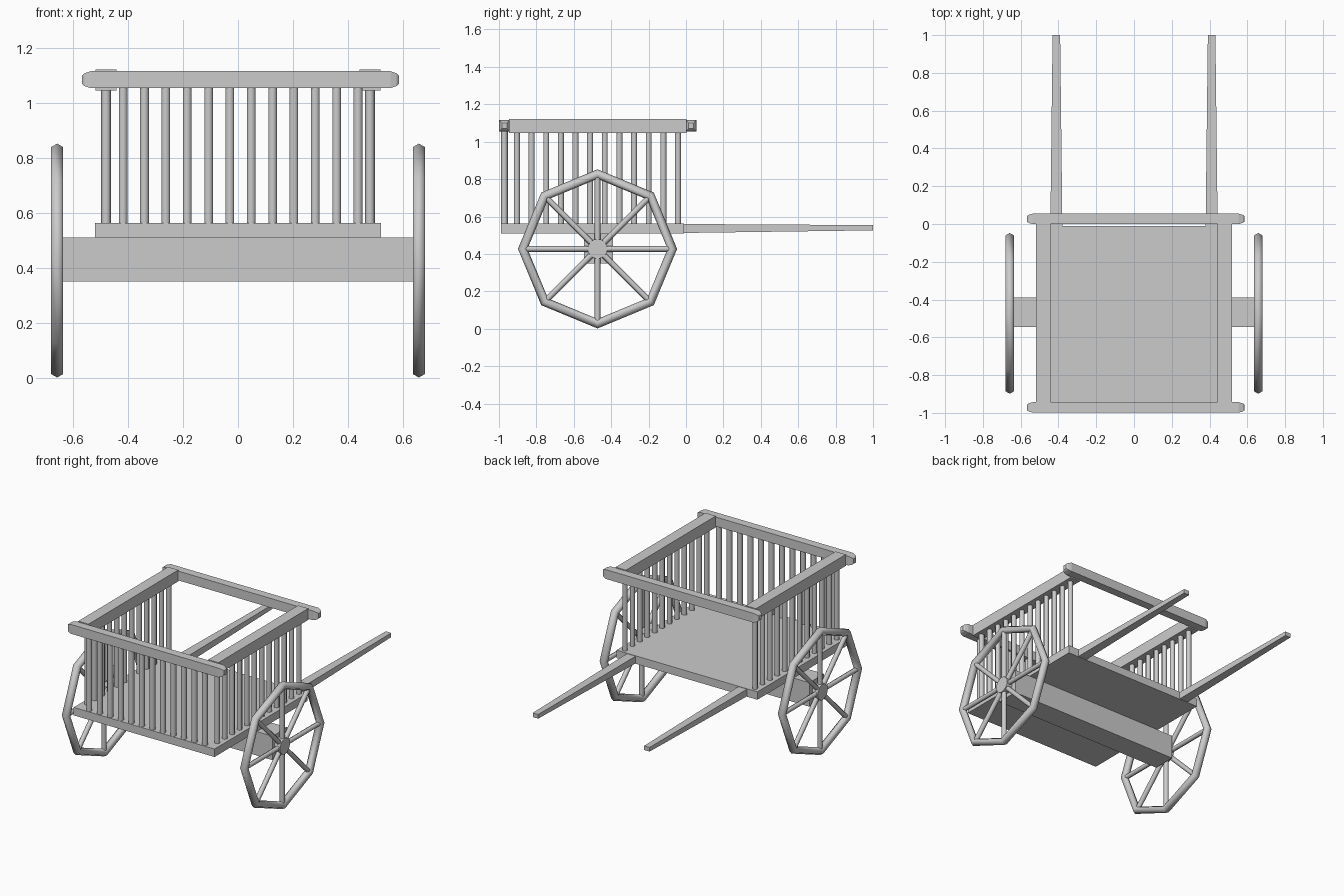
import bpy, bmesh, math
from mathutils import Vector, Matrix

if "Cube" in bpy.data.objects:
    bpy.data.objects.remove(bpy.data.objects["Cube"])


def finish(name, bm, mirror=False, smooth=False):
    bmesh.ops.recalc_face_normals(bm, faces=bm.faces)
    me = bpy.data.meshes.new(name)
    bm.to_mesh(me)
    bm.free()
    for p in me.polygons:
        p.use_smooth = smooth and len(p.vertices) == 4
    ob = bpy.data.objects.new(name, me)
    bpy.context.collection.objects.link(ob)
    if mirror:
        ob.modifiers.new("mirror", 'MIRROR').use_mirror_merge = False
    return ob


def add_box(bm, x0, x1, y0, y1, z0, z1):
    m = Matrix.Translation(((x0 + x1) / 2, (y0 + y1) / 2, (z0 + z1) / 2))
    m = m @ Matrix.Diagonal((x1 - x0, y1 - y0, z1 - z0, 1))
    bmesh.ops.create_cube(bm, size=1, matrix=m)


def box(name, *dims, mirror=False):
    bm = bmesh.new()
    add_box(bm, *dims)
    return finish(name, bm, mirror)


def add_rod(bm, a, b, r, sides=6, spin=0):
    a, b = Vector(a), Vector(b)
    d = b - a
    m = Matrix.Translation((a + b) / 2) @ d.to_track_quat('Z', 'Y').to_matrix().to_4x4()
    m = m @ Matrix.Rotation(spin, 4, 'Z')
    bmesh.ops.create_cone(bm, cap_ends=True, segments=sides, radius1=r, radius2=r,
                          depth=d.length, matrix=m)


def loft(name, sections, mirror=False):
    """Skin a list of four-point sections and cap both ends."""
    bm = bmesh.new()
    rings = [[bm.verts.new(p) for p in s] for s in sections]
    for a, b in zip(rings, rings[1:]):
        for i in range(4):
            j = (i + 1) % 4
            bm.faces.new((a[i], a[j], b[j], b[i]))
    bm.faces.new(rings[0])
    bm.faces.new(rings[-1])
    return finish(name, bm, mirror)


CORNERS = ((-1, -1), (1, -1), (1, 1), (-1, 1))

# Cart bed and axle beam
box("bed", -0.52, 0.52, -0.99, -0.01, 0.51, 0.563)
box("axle_beam", -0.637, 0.637, -0.545, -0.39, 0.35, 0.51)

# Side rails
box("side_rails", 0.442, 0.518, -0.945, 0.002, 1.046, 1.122, mirror=True)

# Front and back rails with rounded-off ends
profile = ((-0.576, 0.5), (-0.568, 0.75), (-0.545, 1), (0.545, 1), (0.568, 0.75), (0.576, 0.5))
for name, y in (("front_rail", -0.971), ("back_rail", 0.027)):
    loft(name, [[(0.009 + x, y + u * 0.028 * s, 1.085 + v * 0.031 * s) for u, v in CORNERS]
                for x, s in profile])

# Tapered pulling shafts
loft("shafts", [[(0.411 + u * w, y, z + v * h) for u, v in CORNERS]
                for y, w, z, h in ((-0.02, 0.032, 0.536, 0.024), (1.0, 0.02, 0.540, 0.014))],
     mirror=True)

# Staves along the sides and the front
bm = bmesh.new()
for i in range(12):
    y = -0.904 + i * 0.0783
    add_rod(bm, (0.48, y, 0.55), (0.48, y, 1.06), 0.018, spin=math.pi / 2)
side = finish("side_staves", bm, mirror=True, smooth=True)
bm = bmesh.new()
for i in range(12):
    x = -0.418 + i * 0.0777
    add_rod(bm, (x, -0.971, 0.55), (x, -0.971, 1.07), 0.018)
finish("front_staves", bm, smooth=True)

# Wheel rims: eight-sided rings with a six-sided section
WX, WY, WZ, R, T = 0.658, -0.473, 0.427, 0.4, 0.0255
bm = bmesh.new()
rings = []
for i in range(8):
    a = math.tau * i / 8
    ring = []
    for j in range(6):
        t = math.tau * j / 6
        r = R + T * math.cos(t)
        ring.append(bm.verts.new((WX + T * math.sin(t), WY + r * math.sin(a), WZ + r * math.cos(a))))
    rings.append(ring)
for i in range(8):
    a, b = rings[i], rings[(i + 1) % 8]
    for j in range(6):
        k = (j + 1) % 6
        bm.faces.new((a[j], a[k], b[k], b[j]))
finish("wheel_rims", bm, mirror=True, smooth=True)

# Spokes reach from the hub to each rim corner
bm = bmesh.new()
for i in range(8):
    a = math.tau * i / 8
    s, c = math.sin(a), math.cos(a)
    add_rod(bm, (WX, WY + 0.03 * s, WZ + 0.03 * c), (WX, WY + R * s, WZ + R * c), 0.016)
finish("spokes", bm, mirror=True, smooth=True)

# Hubs
bm = bmesh.new()
add_rod(bm, (0.63, WY, WZ), (0.678, WY, WZ), 0.053, sides=16)
finish("hubs", bm, mirror=True, smooth=True)
